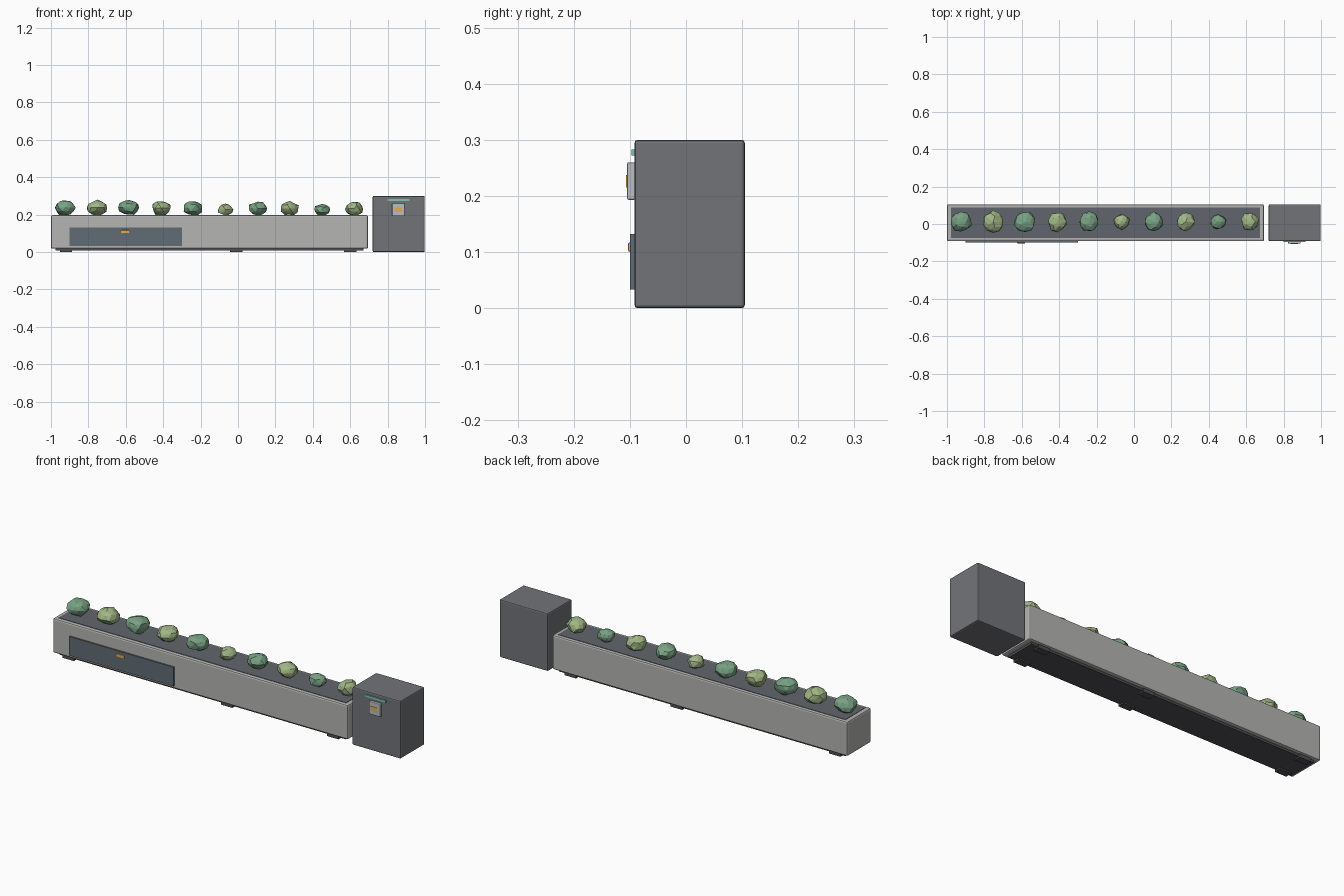
import bpy, bmesh, random
from mathutils import Vector

if "Cube" in bpy.data.objects:
    bpy.data.objects.remove(bpy.data.objects["Cube"])

random.seed(7)


def material(name, rgb):
    m = bpy.data.materials.new(name)
    m.diffuse_color = (*rgb, 1)
    m.use_nodes = True
    m.node_tree.nodes["Principled BSDF"].inputs["Base Color"].default_value = m.diffuse_color
    return m


CONCRETE = material("light_grey", (0.46, 0.46, 0.45))
DARK = material("dark_grey", (0.17, 0.175, 0.19))
BASE = material("base_grey", (0.08, 0.08, 0.09))
SOIL = material("soil_grey", (0.12, 0.13, 0.15))
PANEL = material("panel_slate", (0.12, 0.15, 0.175))
PLATE = material("plate_grey", (0.5, 0.52, 0.54))
AMBER = material("amber", (0.75, 0.42, 0.1))
MINT = material("mint", (0.2, 0.55, 0.42))
GREENS = [material("deep_green", (0.19, 0.36, 0.23)),
          material("light_green", (0.36, 0.47, 0.24))]


def finish(name, bm, mat):
    me = bpy.data.meshes.new(name)
    bm.to_mesh(me)
    bm.free()
    me.materials.append(mat)
    ob = bpy.data.objects.new(name, me)
    bpy.context.collection.objects.link(ob)
    return ob


def box(name, x, y, z, mat, bevel=0.0):
    """Box from (min, max) ranges with optional rounded edges."""
    lo, hi = Vector((x[0], y[0], z[0])), Vector((x[1], y[1], z[1]))
    bm = bmesh.new()
    bmesh.ops.create_cube(bm, size=1)
    for v in bm.verts:
        v.co = (lo + hi) / 2 + v.co * (hi - lo)
    ob = finish(name, bm, mat)
    if bevel:
        b = ob.modifiers.new("bevel", 'BEVEL')
        b.width, b.segments = bevel, 2
    return ob


# Planter trough, soil bed and plinth
Y = (-0.092, 0.105)
box("planter_trough", (-1.0, 0.695), Y, (0.018, 0.197), CONCRETE, 0.008)
box("soil_bed", (-0.978, 0.673), (-0.074, 0.089), (0.18, 0.199), SOIL)
box("plinth", (-0.975, 0.67), (-0.072, 0.086), (0.007, 0.02), BASE)

# Feet in pairs along the front and back
for i, x in enumerate((-0.92, -0.01, 0.6)):
    for side, y in (("front", -0.062), ("back", 0.075)):
        box(f"foot_{side}_{i + 1}", (x - 0.033, x + 0.033),
            (y - 0.018, y + 0.018), (0, 0.02), BASE)

# Drawer panel with pull
box("drawer_panel", (-0.9, -0.3), (-0.1, -0.088), (0.033, 0.132), PANEL)
box("drawer_pull", (-0.626, -0.582), (-0.103, -0.098), (0.101, 0.117), AMBER, 0.002)

# Control cabinet with status light and display
box("control_cabinet", (0.72, 0.998), Y, (0, 0.3), DARK, 0.006)
box("status_light", (0.798, 0.916), (-0.097, -0.09), (0.272, 0.283), MINT)
box("display_plate", (0.824, 0.89), (-0.105, -0.09), (0.193, 0.26), PLATE, 0.003)
box("display_screen", (0.837, 0.876), (-0.107, -0.103), (0.215, 0.237), AMBER)

# Row of faceted shrubs in alternating greens
sizes = (0.058, 0.057, 0.058, 0.054, 0.054, 0.042, 0.051, 0.051, 0.043, 0.05)
for i, r in enumerate(sizes):
    bm = bmesh.new()
    bmesh.ops.create_icosphere(bm, subdivisions=2, radius=1)
    rz = r * 0.72 + 0.001
    for v in bm.verts:
        v.co *= random.uniform(0.86, 1.08)
        v.co = Vector((v.co.x * r, v.co.y * r, v.co.z * rz))
        v.co += Vector((-0.925 + i * 0.1717, 0.012, 0.195 + rz))
    finish(f"shrub_{i + 1}", bm, GREENS[i % 2])
